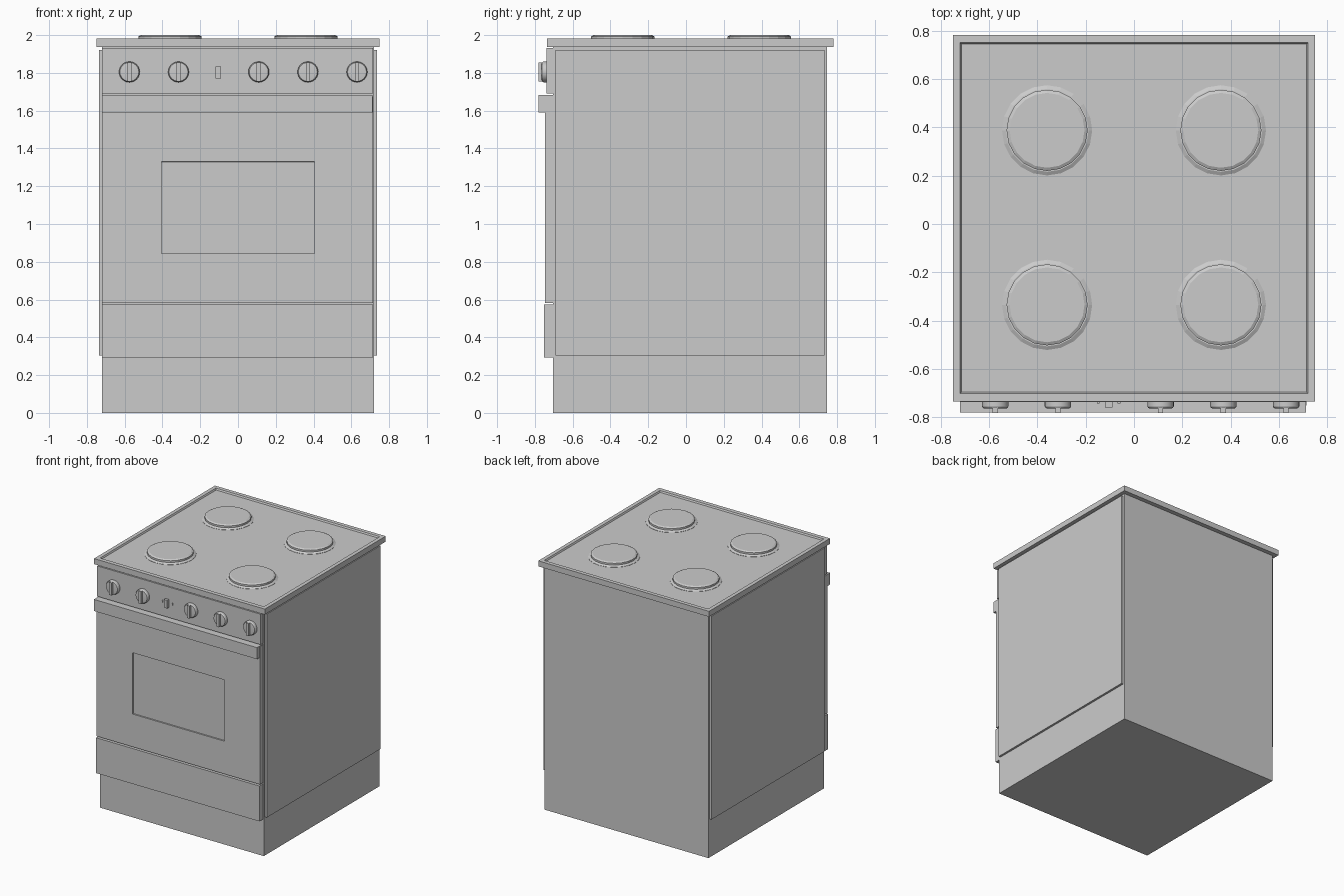
import bpy, bmesh
from math import cos, sin, pi
from mathutils import Matrix

if "Cube" in bpy.data.objects:
    bpy.data.objects.remove(bpy.data.objects["Cube"])


def finish(name, bm):
    bmesh.ops.recalc_face_normals(bm, faces=bm.faces)
    mesh = bpy.data.meshes.new(name)
    bm.to_mesh(mesh)
    bm.free()
    obj = bpy.data.objects.new(name, mesh)
    bpy.context.collection.objects.link(obj)
    return obj


def box_bm(x, y, z):
    bm = bmesh.new()
    bmesh.ops.create_cube(bm, size=1)
    for v in bm.verts:
        v.co = [r[0] if c < 0 else r[1] for c, r in zip(v.co, (x, y, z))]
    bm.normal_update()
    return bm


def box(name, x, y, z):
    return finish(name, box_bm(x, y, z))


def recessed_box(name, x, y, z, axis, sign, hole_a, hole_b, slope, depth):
    """Box with one face sunk in; hole margins are uniform insets."""
    bm = box_bm(x, y, z)
    face = max(bm.faces, key=lambda f: sign * f.normal[axis])
    bmesh.ops.inset_individual(bm, faces=[face], thickness=0.01)
    other = [i for i in range(3) if i != axis]
    for v in face.verts:
        for i, hole in zip(other, (hole_a, hole_b)):
            mid = sum((x, y, z)[i]) / 2
            v.co[i] = hole[0] if v.co[i] < mid else hole[1]
    bmesh.ops.inset_individual(bm, faces=[face], thickness=slope, depth=0)
    for v in face.verts:
        v.co[axis] -= sign * depth
    return finish(name, bm)


def lathe(name, profile, sides, loc, face_front=False):
    """Closed solid of revolution from (radius, height) points."""
    bm = bmesh.new()
    rings = [[bm.verts.new((r * cos(2 * pi * i / sides), r * sin(2 * pi * i / sides), h))
              for i in range(sides)] for r, h in profile]
    for a, b in zip(rings, rings[1:]):
        for i in range(sides):
            j = (i + 1) % sides
            bm.faces.new((a[i], a[j], b[j], b[i]))
    bm.faces.new(rings[0])
    bm.faces.new(rings[-1])
    turn = Matrix.Rotation(pi / 2, 4, 'X') if face_front else Matrix()
    bm.transform(Matrix.Translation(loc) @ turn)
    return finish(name, bm)


# Carcass and raised side panels
box("body", (-0.72, 0.72), (-0.705, 0.747), (0, 1.937))
for side, label in ((-1, "left"), (1, "right")):
    box(label + "_side_panel", sorted((side * 0.715, side * 0.737)), (-0.69, 0.733), (0.305, 1.92))

# Hob plate with a shallow tray
recessed_box("hob_top", (-0.75, 0.75), (-0.735, 0.782), (1.937, 1.981), 2, 1,
             (-0.72, 0.72), (-0.702, 0.751), 0.008, 0.012)

# Four hotplates, each with a trim ring
for x in (-0.36, 0.36):
    for y in (-0.335, 0.388):
        lathe("hotplate", [(0.187, 1.965), (0.187, 1.971), (0.172, 1.979), (0.168, 1.979),
                           (0.168, 1.993), (0.155, 2.0)], 20, (x, y, 0))

# Front: control panel, oven door with window, handle, drawer
box("control_panel", (-0.72, 0.715), (-0.738, -0.7), (1.69, 1.932))
recessed_box("oven_door", (-0.72, 0.715), (-0.746, -0.7), (0.583, 1.675), 1, -1,
             (-0.405, 0.405), (0.843, 1.33), 0.001, 0.01)
box("door_handle", (-0.72, 0.713), (-0.78, -0.705), (1.59, 1.682))
box("drawer", (-0.72, 0.715), (-0.752, -0.7), (0.292, 0.573))

# Control knobs with grip bars
for x in (-0.575, -0.315, 0.11, 0.37, 0.63):
    knob = lathe("knob", [(0.055, 0), (0.055, 0.02), (0.05, 0.028), (0.035, 0.03)], 24,
                 (x, -0.735, 1.805), True)
    bpy.context.view_layer.objects.active = knob
    bpy.ops.object.select_all(action='DESELECT')
    knob.select_set(True)
    bpy.ops.object.shade_smooth_by_angle()
    box("knob_grip", (x - 0.011, x + 0.011), (-0.782, -0.755), (1.755, 1.855))

# Central switch with small indicators on both sides
box("switch", (-0.12, -0.09), (-0.76, -0.73), (1.77, 1.835))
for x in (-0.148, -0.062):
    box("indicator", (x - 0.006, x + 0.006), (-0.743, -0.73), (1.796, 1.814))
